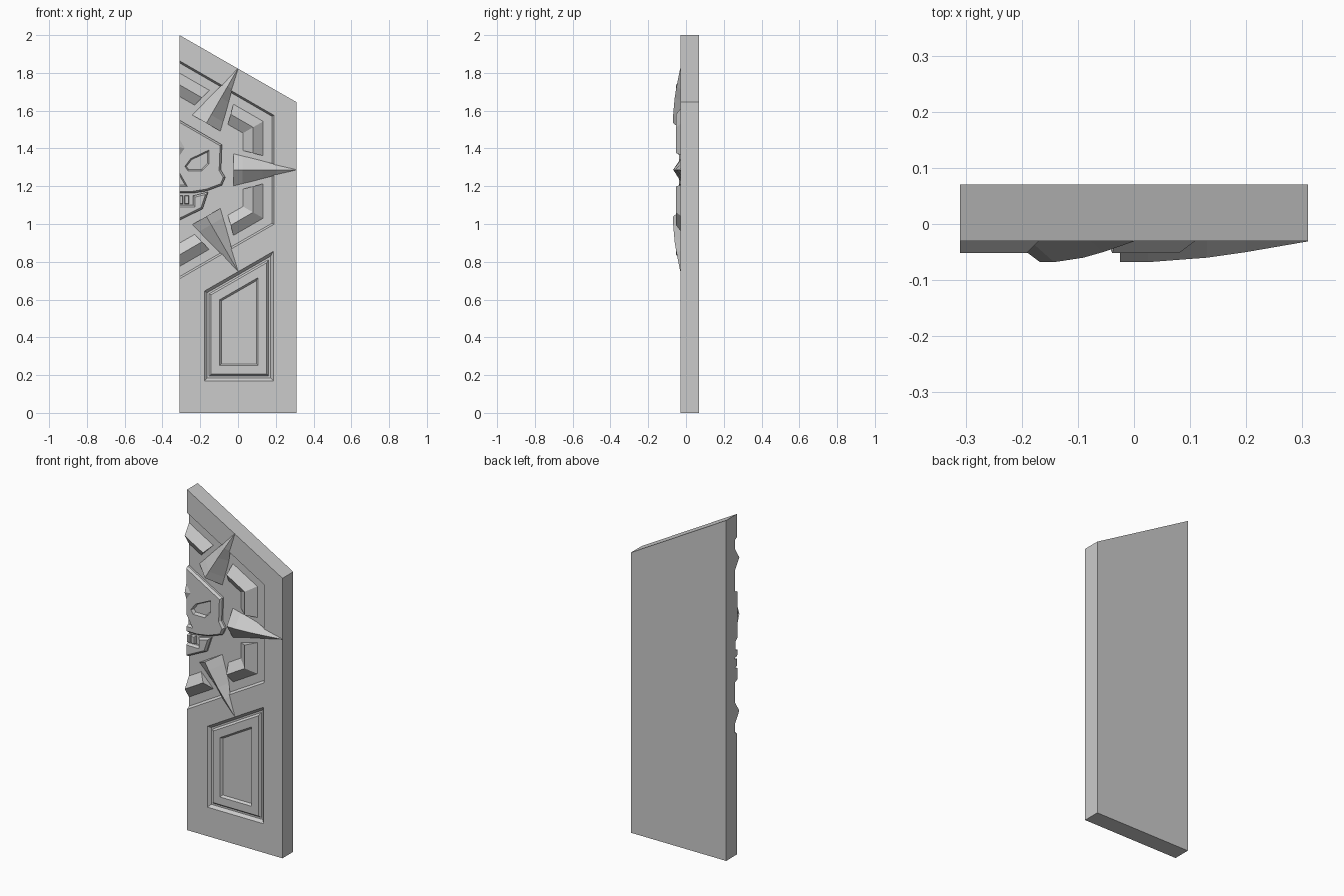
import bpy, bmesh
from math import cos, sin, radians, sqrt
from mathutils import Vector

if "Cube" in bpy.data.objects:
    bpy.data.objects.remove(bpy.data.objects["Cube"])

EDGE = -0.31        # meeting edge of the door leaf: the ornament is halved here
CZ = 1.287          # height of the ornament centre
FACE, FLOOR = -0.03, -0.012


def loft(name, rings, halve=False):
    """Closed solid through rings of (x, y, z) points."""
    bm = bmesh.new()
    rows = [[bm.verts.new(p) for p in ring] for ring in rings]
    n = len(rows[0])
    for a, b in zip(rows, rows[1:]):
        for i in range(n):
            j = (i + 1) % n
            bm.faces.new((a[i], a[j], b[j], b[i]))
    bm.faces.new(rows[0])
    bm.faces.new(rows[-1])
    bmesh.ops.remove_doubles(bm, verts=bm.verts[:], dist=1e-5)
    if halve:
        bmesh.ops.bisect_plane(bm, geom=bm.verts[:] + bm.edges[:] + bm.faces[:],
                               plane_co=(EDGE, 0, 0), plane_no=(1, 0, 0), clear_inner=True)
        rim = [e for e in bm.edges if e.is_boundary]
        if rim:
            bmesh.ops.holes_fill(bm, edges=rim)
    bmesh.ops.recalc_face_normals(bm, faces=bm.faces[:])
    me = bpy.data.meshes.new(name)
    bm.to_mesh(me)
    bm.free()
    ob = bpy.data.objects.new(name, me)
    bpy.context.collection.objects.link(ob)
    return ob


def inset(poly, d):
    """Mitred inset of an (x, z) polygon."""
    area = sum(a[0] * b[1] - b[0] * a[1] for a, b in zip(poly, poly[1:] + poly[:1]))
    s = 1 if area > 0 else -1
    out = []
    for i, p in enumerate(poly):
        p, a, b = Vector(p), Vector(poly[i - 1]), Vector(poly[(i + 1) % len(poly)])
        e, f = (p - a).normalized(), (b - p).normalized()
        n1, n2 = Vector((-e.y, e.x)) * s, Vector((-f.y, f.x)) * s
        out.append(p + (n1 + n2) * (d / (1 + n1.dot(n2))))
    return out


def plate(name, poly, profile, halve=False):
    """Polygon stepped through (inset, y) pairs."""
    return loft(name, [[(x, y, z) for x, z in inset(poly, d)] for d, y in profile], halve)


def mirrored(half):
    """Complete a half outline across the meeting edge."""
    return half + [(2 * EDGE - x, z) for x, z in reversed(half) if x > EDGE + 1e-6]


def cut(ob, cutter):
    mod = ob.modifiers.new("cut", 'BOOLEAN')
    mod.object, mod.operation, mod.solver = cutter, 'DIFFERENCE', 'EXACT'
    bpy.context.view_layer.objects.active = ob
    bpy.ops.object.modifier_apply(modifier=mod.name)
    bpy.data.objects.remove(cutter)


def polar(r, side, ang):
    """Point r along a ray from the ornament centre, shifted sideways."""
    a = radians(ang)
    return EDGE + r * cos(a) - side * sin(a), CZ + r * sin(a) + side * cos(a)


# Door slab with slanted top
slab = loft("door_slab", [[(x, y, z) for x, z in
            ((EDGE, 0), (0.31, 0), (0.31, 1.645), (EDGE, 2))] for y in (FACE, 0.07)])

# Hexagonal recess
hexagon = [polar(0.5 * 2 / sqrt(3), 0, 30 + 60 * k) for k in range(6)]
cut(slab, plate("hex_cutter", hexagon, [(-0.01, -0.048), (0.01, FLOOR)]))

# Stepped lower panel
panel = [(-0.178, 0.17), (0.187, 0.17), (0.187, 0.855), (-0.178, 0.645)]
cut(slab, plate("panel_cutter", panel, [(-0.01, -0.04), (0.015, -0.015), (0.025, -0.015),
                                        (0.035, -0.027), (0.08, -0.027), (0.09, -0.015)]))

# Spikes radiating from the centre
R0, R1, HALF = 0.285, 0.62, 0.087


def spike_half(r):
    return HALF * (R1 - r) / (R1 - R0)


for name, ang in (("upper", 60), ("middle", 0), ("lower", -60)):
    rings = []
    for r, ridge, foot in ((R0, -0.068, -0.011), (0.335, -0.068, -0.011),
                           (0.44, -0.06, -0.013), (0.51, -0.05, -0.028), (R1, -0.031, -0.03)):
        w = max(spike_half(r), 0.0005)
        ring = []
        for side, y in ((-w, foot), (0, ridge), (w, foot)):
            x, z = polar(r, side, ang)
            ring.append((x, y, z))
        rings.append(ring)
    loft(name + "_spike", rings)

# Ridged ring blocks bending round each hexagon corner
for name, ang in (("top", 90), ("upper", 30), ("lower", -30), ("bottom", -90)):
    rings = []
    section = ((0.445, -0.011), (0.39, -0.052), (0.335, -0.011))
    for turn in (-30, 0, 30):
        ring = []
        for r, y in section:
            if turn:
                gap = spike_half(r) + 0.028
                x, z = polar(r, gap if turn < 0 else -gap, ang + turn)
            else:
                x, z = polar(r * 2 / sqrt(3), 0, ang)
            ring.append((x, y, z))
        rings.append(ring)
    loft(name + "_ring_block", rings, halve=True)

# Skull plate with eye and nose sockets
RAISED = [(0, 0), (0, -0.024), (0.01, -0.037)]
SUNK = [(-0.006, -0.05), (0.006, -0.018)]
skull = plate("skull", mirrored([(EDGE, 1.55), (-0.085, 1.42), (-0.09, 1.285), (-0.067, 1.247),
                                 (-0.085, 1.205), (-0.165, 1.175), (-0.24, 1.163),
                                 (EDGE, 1.163)]), RAISED, True)
cut(skull, plate("eye_cutter", [(-0.28, 1.305), (-0.25, 1.345), (-0.155, 1.39), (-0.155, 1.32),
                                (-0.19, 1.283), (-0.265, 1.283)], SUNK))
cut(skull, plate("nose_cutter", mirrored([(EDGE, 1.27), (-0.27, 1.2), (EDGE, 1.2)]), SUNK))

# Jaw and teeth
plate("jaw", mirrored([(EDGE, 1.10), (-0.237, 1.10), (-0.237, 1.15), (-0.157, 1.17),
                       (-0.187, 1.08), (EDGE, 1.02)]), RAISED, True)
for i, (x0, x1) in enumerate(((-0.31, -0.292), (-0.284, -0.26))):
    plate(f"tooth_{i + 1}", [(x0, 1.105), (x1, 1.105), (x1, 1.15), (x0, 1.15)],
          [(0, 0), (0, -0.028), (0.003, -0.034)])

# Pointed brow between the eyes
brow = [(EDGE, 1.47), (-0.27, 1.40), (EDGE, 1.34), (2 * EDGE + 0.27, 1.40)]
loft("brow", [[(x, -0.03, z) for x, z in brow],
              [(EDGE + (x - EDGE) * 0.02, -0.052, 1.405 + (z - 1.405) * 0.02) for x, z in brow]], True)
